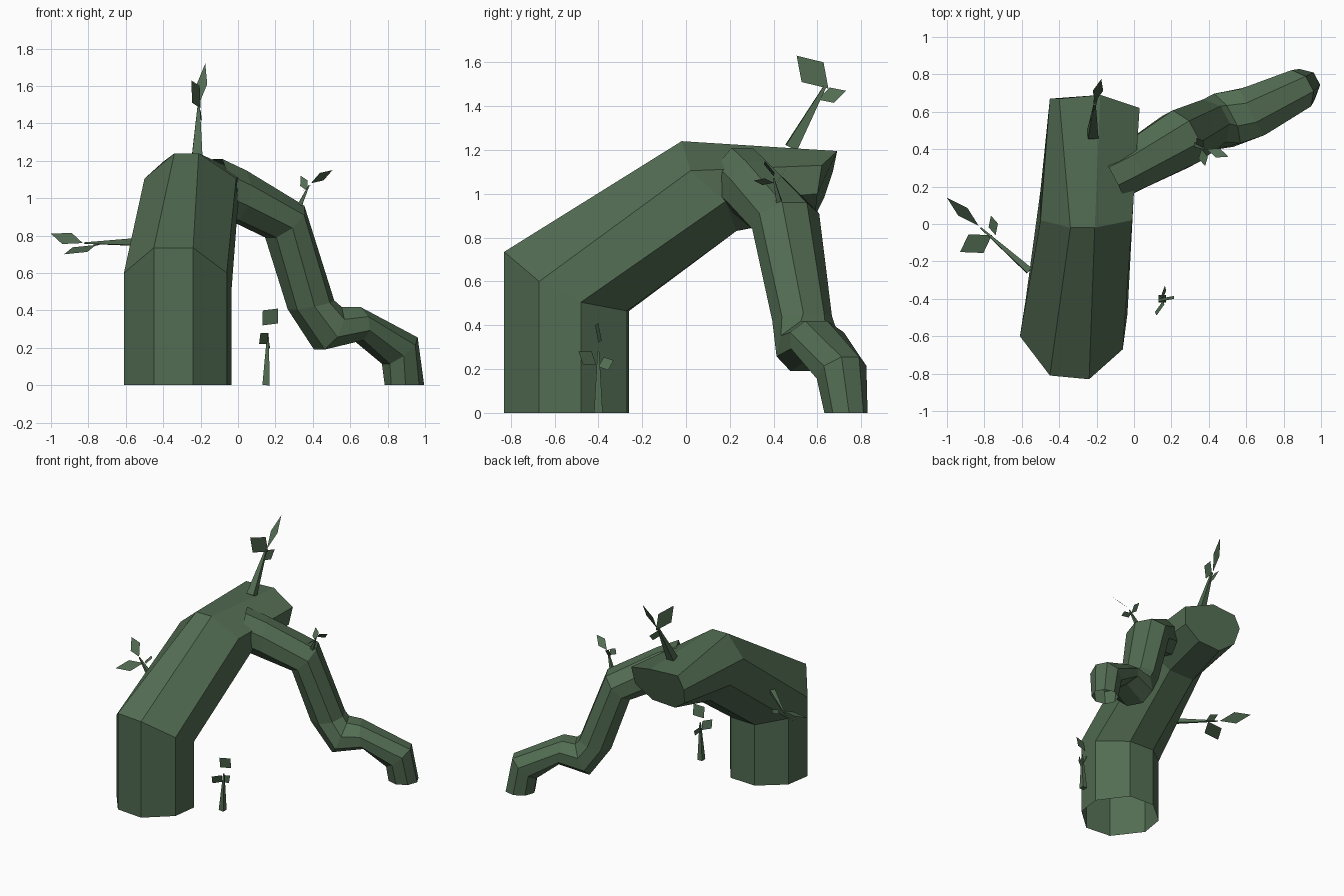
import bpy, bmesh, math
from mathutils import Vector as V

if "Cube" in bpy.data.objects:
    bpy.data.objects.remove(bpy.data.objects["Cube"])

green = bpy.data.materials.new("mossy_green")
green.diffuse_color = (0.085, 0.15, 0.085, 1)
green.use_nodes = True
green.node_tree.nodes["Principled BSDF"].inputs["Base Color"].default_value = green.diffuse_color


def finish(bm, name, solid=True):
    if solid:
        bmesh.ops.recalc_face_normals(bm, faces=bm.faces)
    me = bpy.data.meshes.new(name)
    bm.to_mesh(me)
    bm.free()
    me.materials.append(green)
    ob = bpy.data.objects.new(name, me)
    bpy.context.collection.objects.link(ob)
    return ob


def loft(bm, rings, cap_start=False, cap_end=False):
    vs = [[bm.verts.new(p) for p in r] for r in rings]
    for a, b in zip(vs, vs[1:]):
        n = len(a)
        for i in range(n):
            j = (i + 1) % n
            bm.faces.new((a[i], a[j], b[j], b[i]))
    if cap_start:
        bm.faces.new(vs[0][::-1])
    if cap_end:
        bm.faces.new(vs[-1])


# trunk: octagonal, rises, bends over and ends in a cut face
base = [(-.45, -.81), (-.24, -.83), (-.06, -.67), (-.035, -.48),
        (-.19, -.27), (-.40, -.26), (-.58, -.41), (-.61, -.60)]
knee = [.735, .735, .60, .505, .465, .465, .505, .60]
shoulder = [(-.34, -.02, 1.24), (-.21, -.02, 1.24), (-.01, .02, 1.105), (0, .18, .965),
            (-.15, .23, .83), (-.37, .23, .83), (-.50, .18, .965), (-.50, .02, 1.105)]
end = [(-.40, .67, 1.195), (-.18, .69, 1.195), (.03, .62, 1.13), (.01, .60, 1.0),
       (-.13, .59, .91), (-.32, .59, .90), (-.43, .63, .98), (-.45, .67, 1.10)]
bm = bmesh.new()
loft(bm, [[(x, y, 0) for x, y in base],
          [(x, y, z) for (x, y), z in zip(base, knee)], shoulder, end], cap_end=True)
finish(bm, "trunk")

# side branch: rings of (centre, tilt in degrees, half height, half width)
along, across = V((.88, .47, 0)), V((-.47, .88, 0))
path = [((-.12, .25, 1.07), 85, .14, .13),
        ((.00, .31, 1.015), 80, .135, .13),
        ((.25, .455, .875), 45, .12, .155),
        ((.39, .53, .43), 12, .115, .13),
        ((.48, .555, .305), 66, .125, .15),
        ((.635, .60, .33), 97, .09, .14),
        ((.865, .71, .185), 40, .11, .11),
        ((.89, .73, 0), 0, .10, .09)]
rings = []
for c, tilt, h, w in path:
    t = math.radians(tilt)
    up = along * math.cos(t) + V((0, 0, math.sin(t)))
    k = 1 / math.cos(math.pi / 8)
    rings.append([V(c) + up * h * k * math.cos(a) + across * w * k * math.sin(a)
                  for a in [math.pi / 8 + i * math.pi / 4 for i in range(8)]])
bm = bmesh.new()
loft(bm, rings)
finish(bm, "side_branch")


# sprouts: tapered stem plus flat kite leaves (start, tip, half-width vector)
def sprout(name, foot, tip, r, leaves):
    foot, tip = V(foot), V(tip)
    d = (tip - foot).normalized()
    u = d.orthogonal().normalized()
    w = d.cross(u)
    bm = bmesh.new()
    loft(bm, [[p + (u * math.cos(i * math.tau / 4) + w * math.sin(i * math.tau / 4)) * q
               for i in range(4)] for p, q in ((foot, r), (tip, r * .2))], True, True)
    finish(bm, name + "_stem")
    bm = bmesh.new()
    for s, e, side in leaves:
        s, e, side = V(s), V(e), V(side)
        m = s.lerp(e, .5)
        bm.faces.new([bm.verts.new(p) for p in (s, m + side, e, m - side)])
    finish(bm, name + "_leaves", False)


sprout("top_sprout", (-.22, .48, 1.21), (-.21, .64, 1.50), .04, [
    ((-.20, .65, 1.48), (-.25, .505, 1.63), (.02, .05, .045)),
    ((-.21, .65, 1.50), (-.175, .775, 1.72), (.028, .0, .0)),
    ((-.21, .60, 1.43), (-.20, .73, 1.47), (.012, .01, -.035))])
sprout("ground_sprout", (.15, -.40, 0), (.16, -.40, .28), .028, [
    ((.13, -.40, .32), (.215, -.40, .41), (.04, .015, -.035)),
    ((.155, -.41, .22), (.12, -.49, .28), (.025, .02, .03)),
    ((.155, -.40, .21), (.165, -.33, .24), (.012, .01, -.03))])
sprout("left_sprout", (-.56, -.25, .765), (-.82, -.02, .76), .025, [
    ((-.83, -.01, .76), (-1.0, .14, .81), (-.025, -.02, -.03)),
    ((-.76, -.06, .75), (-.93, -.15, .70), (-.04, .05, .012)),
    ((-.74, -.06, .75), (-.765, .045, .765), (.025, .01, .015))])
sprout("branch_sprout", (.32, .43, .94), (.38, .40, 1.07), .02, [
    ((.39, .40, 1.08), (.505, .36, 1.15), (.01, .025, -.02)),
    ((.37, .41, 1.04), (.335, .46, 1.12), (.02, .01, .015)),
    ((.36, .40, 1.05), (.38, .31, 1.06), (.025, .005, .015))])
